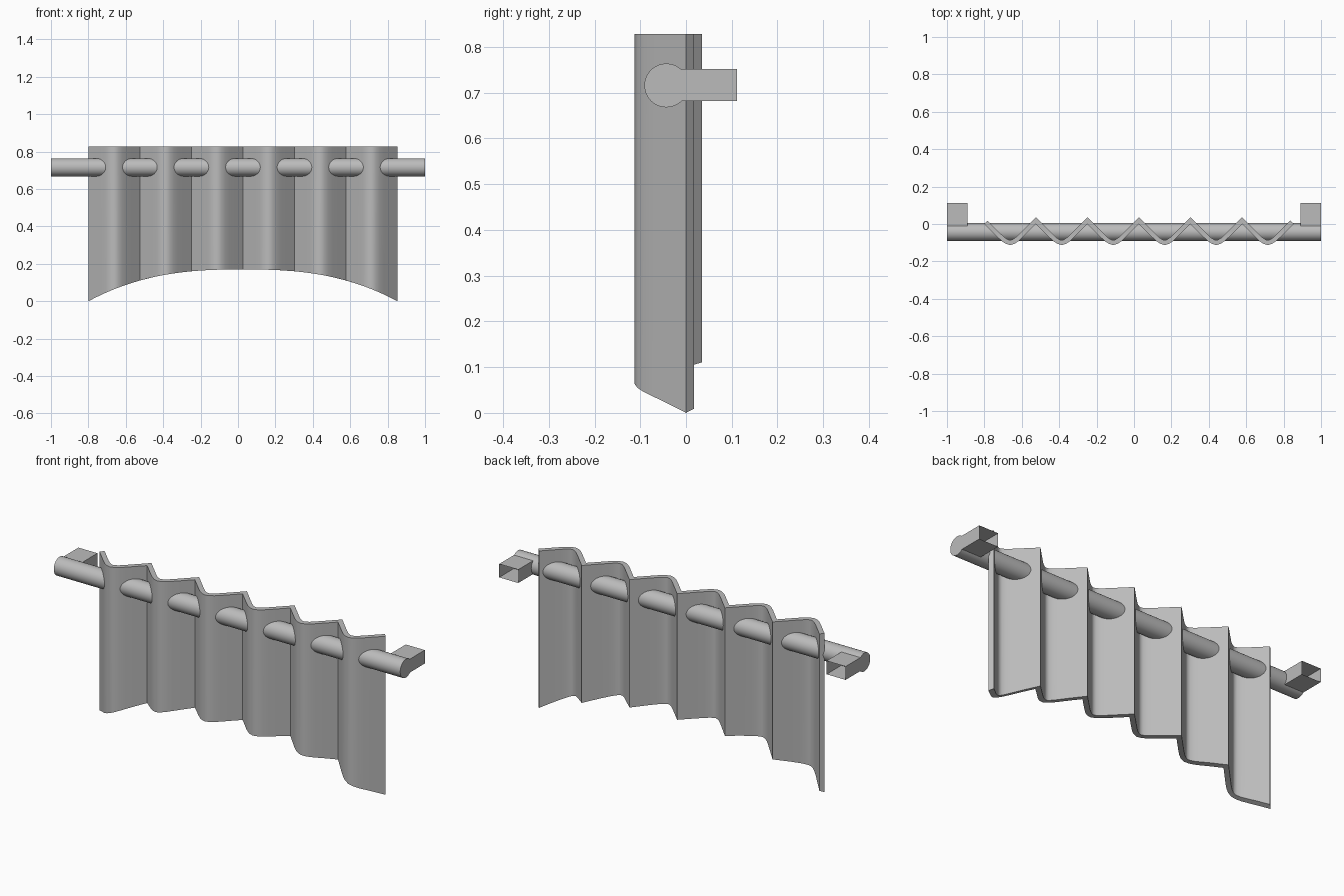
import bpy, bmesh, math
from mathutils import Vector

cube = bpy.data.objects.get("Cube")
if cube:
    bpy.data.objects.remove(cube, do_unlink=True)

grey = bpy.data.materials.new("plain_grey")
grey.use_nodes = True
grey.diffuse_color = (0.5, 0.5, 0.5, 1)
grey.node_tree.nodes["Principled BSDF"].inputs["Base Color"].default_value = (0.5, 0.5, 0.5, 1)


def make_object(name, bm, smooth=False):
    bmesh.ops.recalc_face_normals(bm, faces=bm.faces)
    mesh = bpy.data.meshes.new(name)
    bm.to_mesh(mesh)
    bm.free()
    mesh.materials.append(grey)
    obj = bpy.data.objects.new(name, mesh)
    bpy.context.collection.objects.link(obj)
    if smooth:
        bpy.ops.object.select_all(action='DESELECT')
        obj.select_set(True)
        bpy.context.view_layer.objects.active = obj
        bpy.ops.object.shade_smooth_by_angle(angle=math.radians(35))
    return obj


# Curtain: six scalloped folds with a mitred back surface and an arched hem
FOLDS, LEFT, RIGHT = 6, -0.80, 0.853
TOP, THICK = 0.828, 0.025
width = (RIGHT - LEFT) / FOLDS
middle, half = (LEFT + RIGHT) / 2, (RIGHT - LEFT) / 2
half_fold = [(0, 0), (0.04, -0.04), (0.073, -0.073), (0.095, -0.093),
             (0.115, -0.106), (width / 2, -0.113)]
fold = half_fold + [(width - x, y) for x, y in half_fold[-2::-1]]
front = [Vector((LEFT, 0))]
for i in range(FOLDS):
    front += [Vector((LEFT + i * width + x, y)) for x, y in fold[1:]]


def back_point(i):
    normals = []
    for a, b in ((i - 1, i), (i, i + 1)):
        if a >= 0 and b < len(front):
            d = (front[b] - front[a]).normalized()
            normals.append(Vector((-d.y, d.x)))
    n = sum(normals, Vector((0, 0))).normalized()
    return front[i] + n * THICK / n.dot(normals[0])


def hem(x):
    return 0.17 - 0.17 * min(1, abs(x - middle) / half) ** 2.6


bm = bmesh.new()
rings = []
for i, f in enumerate(front):
    b = back_point(i)
    rings.append([bm.verts.new((p.x, p.y, z)) for p, z in
                  ((f, hem(f.x)), (f, TOP), (b, TOP), (b, hem(b.x)))])
for r, s in zip(rings, rings[1:]):
    for k in range(4):
        m = (k + 1) % 4
        bm.faces.new((r[k], s[k], s[m], r[m]))
bm.faces.new(rings[0])
bm.faces.new(rings[-1])
make_object("curtain", bm, smooth=True)

# Rod running through the folds
ROD_Y, ROD_Z = -0.043, 0.716
bm = bmesh.new()
bmesh.ops.create_cone(bm, cap_ends=True, segments=32, radius1=0.048, radius2=0.048, depth=2)
rod = make_object("rod", bm, smooth=True)
rod.rotation_euler = (0, math.pi / 2, 0)
rod.location = (0, ROD_Y, ROD_Z)

# Wall brackets: square sleeves, open towards the wall
for side, name in ((1, "left_bracket"), (-1, "right_bracket")):
    bm = bmesh.new()
    loops = [[bm.verts.new((side * x, y, z)) for x, z in
              ((0.89, 0.682), (1, 0.682), (1, 0.752), (0.89, 0.752))]
             for y in (-0.01, 0.112)]
    for k in range(4):
        m = (k + 1) % 4
        bm.faces.new((loops[0][k], loops[0][m], loops[1][m], loops[1][k]))
    make_object(name, bm)
